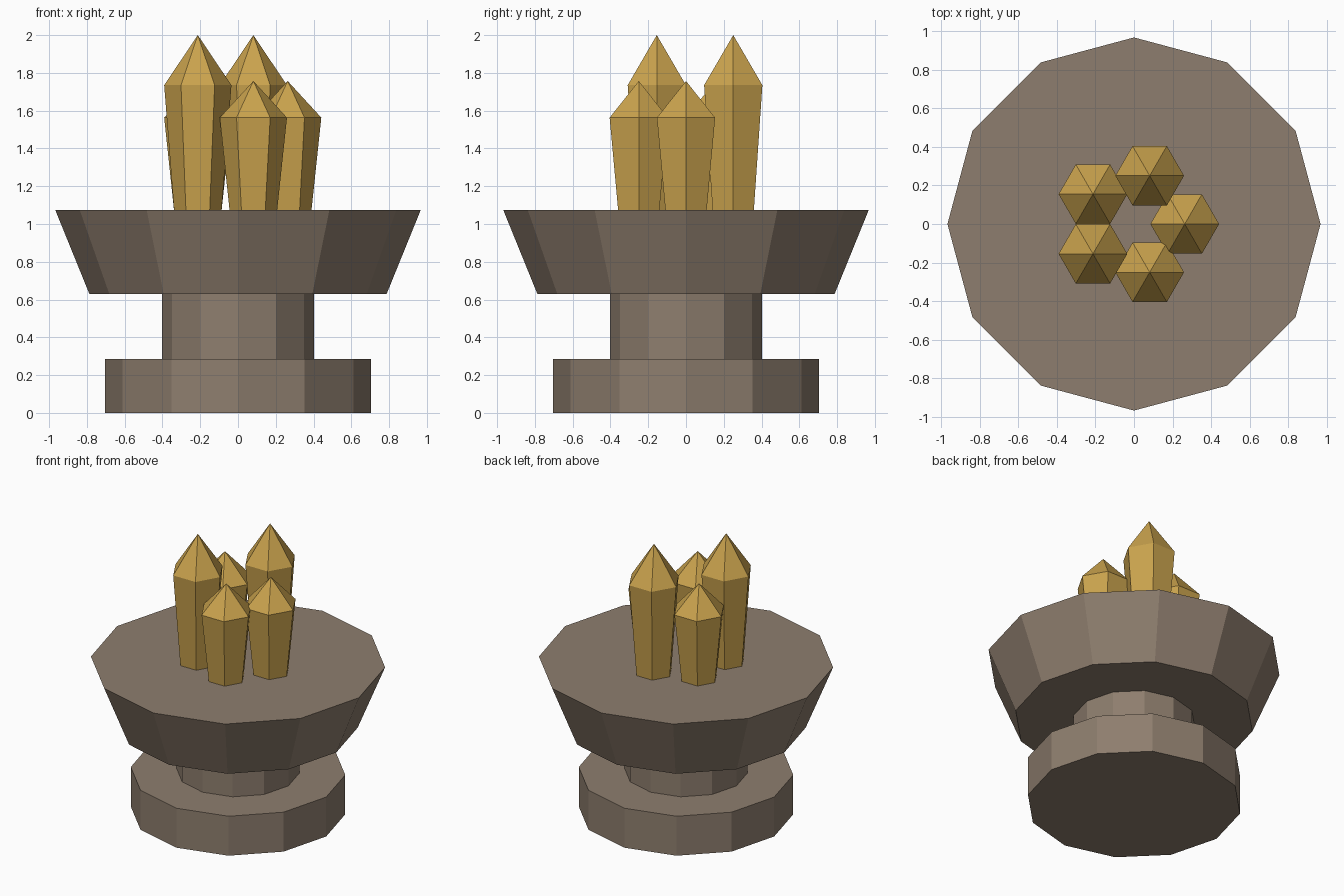
import bpy, bmesh, math

if "Cube" in bpy.data.objects:
    bpy.data.objects.remove(bpy.data.objects["Cube"])


def make_material(name, color):
    mat = bpy.data.materials.new(name)
    mat.diffuse_color = (*color, 1)
    mat.use_nodes = True
    mat.node_tree.nodes["Principled BSDF"].inputs["Base Color"].default_value = mat.diffuse_color
    return mat


stone = make_material("stone", (0.270, 0.208, 0.156))
gold = make_material("gold crystal", (0.590, 0.365, 0.075))


def lathe(name, sides, profile, mat, location=(0, 0, 0)):
    """Flat-faced solid from (radius, z) rings; radius 0 makes a point."""
    bm = bmesh.new()
    rings = []
    for r, z in profile:
        if r == 0:
            rings.append([bm.verts.new((0, 0, z))] * sides)
        else:
            rings.append([bm.verts.new((r * math.cos(math.tau * i / sides),
                                        r * math.sin(math.tau * i / sides), z))
                          for i in range(sides)])
    for low, high in zip(rings, rings[1:]):
        for i in range(sides):
            j = (i + 1) % sides
            corners = [low[i], low[j], high[j], high[i]]
            bm.faces.new(list(dict.fromkeys(corners)))
    # Close the flat ends
    bm.faces.new(rings[0][::-1])
    if profile[-1][0] > 0:
        bm.faces.new(rings[-1])
    mesh = bpy.data.meshes.new(name)
    bm.to_mesh(mesh)
    bm.free()
    mesh.materials.append(mat)
    obj = bpy.data.objects.new(name, mesh)
    obj.location = location
    bpy.context.collection.objects.link(obj)


# Stone pedestal
lathe("base", 12, [(0.705, 0), (0.705, 0.285)], stone)
lathe("column", 12, [(0.403, 0.285), (0.403, 0.63)], stone)
lathe("bowl", 12, [(0.787, 0.63), (0.967, 1.073)], stone)

# Ring of crystals, alternating short and tall
for k in range(5):
    angle = math.tau * k / 5
    shoulder, tip = (1.735, 2.0) if k % 2 else (1.563, 1.757)
    lathe(f"crystal_{k + 1}", 6,
          [(0.126, 1.073), (0.178, shoulder), (0, tip)], gold,
          (0.263 * math.cos(angle), 0.263 * math.sin(angle), 0))
